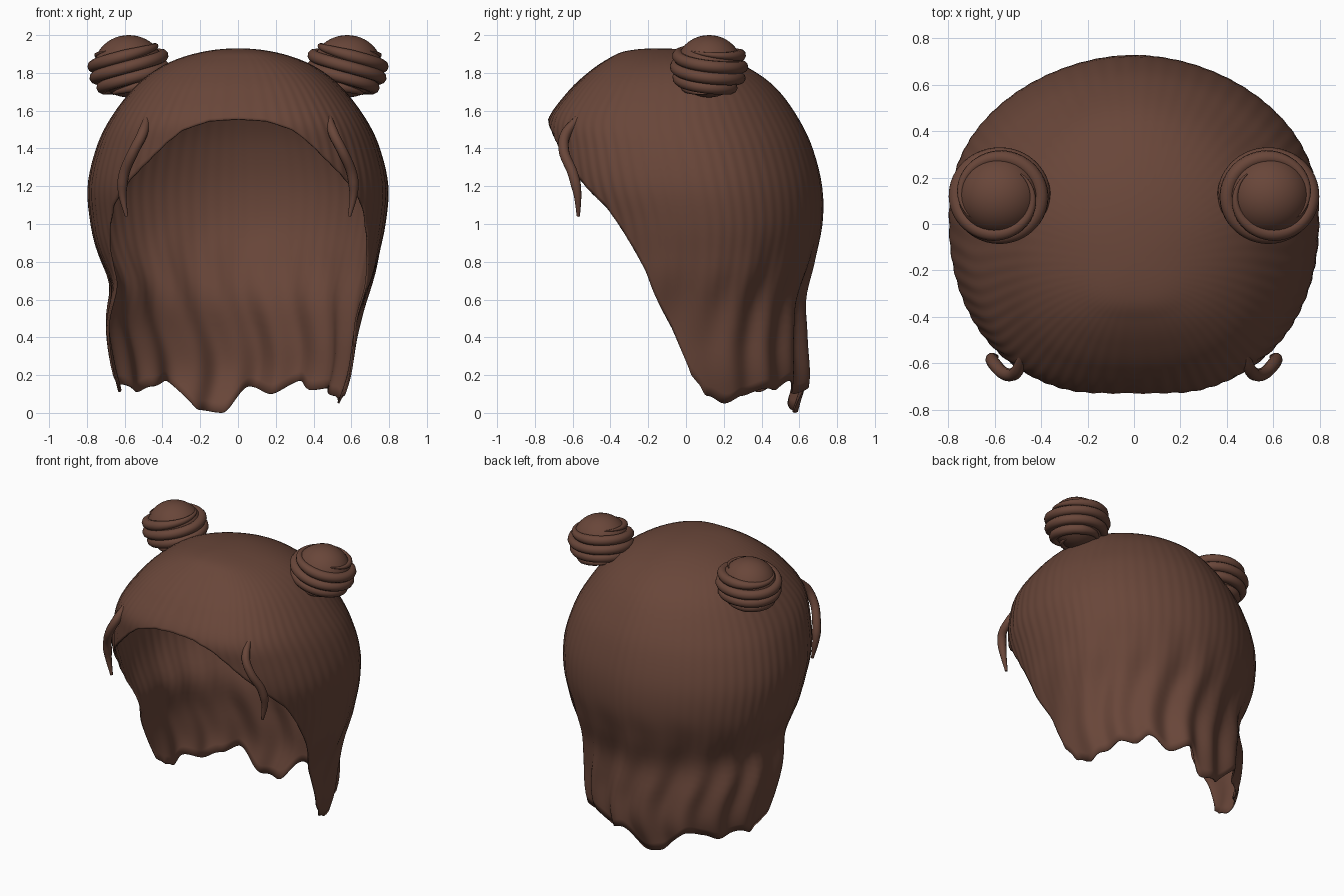
import bpy, bmesh, math
from mathutils import Vector, Matrix

if "Cube" in bpy.data.objects:
    bpy.data.objects.remove(bpy.data.objects["Cube"])

brown = bpy.data.materials.new("brown hair")
brown.diffuse_color = (0.14, 0.061, 0.041, 1)
brown.use_nodes = True
brown.node_tree.nodes["Principled BSDF"].inputs["Base Color"].default_value = brown.diffuse_color


def catmull(p, t):
    """Smooth value along a list of tuples, t in index units (p is padded both ends)."""
    i = min(int(t), len(p) - 4)
    f = t - i
    return [0.5 * (2 * b + (c - a) * f + (2 * a - 5 * b + 4 * c - d) * f * f
                   + (3 * b - a - 3 * c + d) * f ** 3)
            for a, b, c, d in zip(*p[i:i + 4])]


def make(name, bm):
    me = bpy.data.meshes.new(name)
    bm.to_mesh(me)
    bm.free()
    me.materials.append(brown)
    for f in me.polygons:
        f.use_smooth = True
    ob = bpy.data.objects.new(name, me)
    bpy.context.collection.objects.link(ob)
    return ob


def tube(name, pts, radii, side):
    """Tapered round tube through points, mirrored in x when side is -1."""
    cu = bpy.data.curves.new(name, 'CURVE')
    cu.dimensions = '3D'
    cu.bevel_depth = 1
    cu.bevel_resolution = 3
    cu.use_fill_caps = True
    sp = cu.splines.new('POLY')
    sp.points.add(len(pts) - 1)
    for q, p, r in zip(sp.points, pts, radii):
        q.co = (p[0] * side, p[1], p[2], 1)
        q.radius = r
    sp.use_smooth = True
    cu.materials.append(brown)
    ob = bpy.data.objects.new(name, cu)
    bpy.context.collection.objects.link(ob)


# Hair shell: level, half width, front y, back y
prof = [(1.93, 0, -.15, -.15), (1.915, .17, -.32, .06), (1.87, .33, -.42, .23),
        (1.80, .46, -.52, .375), (1.70, .57, -.625, .495), (1.55, .68, -.73, .60),
        (1.40, .75, -.73, .67), (1.2, .795, -.70, .72), (1.0, .78, -.63, .722),
        (.8, .74, -.58, .675), (.6, .71, -.55, .62), (.4, .695, -.52, .63),
        (.2, .66, -.50, .64), (0, .6, -.50, .60)]
prof = [(1.915, -.17, .06, -.32)] + prof + [(-.2, .55, -.5, .57)]
# Lower edge: angle from the front, height
edge = [(0, 1.555), (8, 1.545), (18.5, 1.495), (25.5, 1.42), (32, 1.34), (42, 1.23),
        (53.5, 1.09), (69, .75), (80, .45), (87, .2), (94, .09), (104, .05), (114, .09),
        (128, .13), (137, .12), (146, .17), (161, .10), (174, .14), (189, .0), (200, .015),
        (215, .17), (226, .14), (236, .11), (250, .15), (260, .11), (267, .14), (273, .2),
        (280, .45), (291, .75), (306.5, 1.09), (318, 1.23), (328, 1.34), (334.5, 1.42),
        (341.5, 1.495), (352, 1.545), (360, 1.555)]


def edge_height(deg):
    for (a, za), (b, zb) in zip(edge, edge[1:]):
        if deg <= b:
            f = (deg - a) / (b - a)
            if 90 < deg < 270:
                f = f * f * (3 - 2 * f)
            return za + (zb - za) * f


def edge_param(z):
    lo, hi = 0.0, 13.0
    for _ in range(25):
        m = (lo + hi) / 2
        if catmull(prof, m)[0] > z:
            lo = m
        else:
            hi = m
    return lo


def spow(v, e):
    return math.copysign(abs(v) ** e, v)


def smooth(v):
    v = min(max(v, 0), 1)
    return v * v * (3 - 2 * v)


N, ROWS = 360, 50
bm = bmesh.new()
grid = []
for i in range(N):
    th = math.tau * i / N
    end = edge_param(edge_height(360 * i / N))
    back = (1 - math.cos(th)) / 2
    ex = .76 + .27 * back            # boxier front, rounder back
    col = []
    for r in range(ROWS + 1):
        z, a, yf, yb = catmull(prof, end * r / ROWS)
        k = smooth((1.05 - z) / .7)
        fold = k * .034 * back ** 1.4 * (
            math.sin(17 * th + 1.8 * math.sin(6 * z)) + .5 * math.sin(9 * th - 4 * z))
        ridge = .004 * math.sin(66 * th) * (1 - k) * a * (1 - .6 * back)
        s = 1 + fold + ridge
        # the two sides fall differently: one tapers, the other dips and flares
        if th < math.pi:
            sx = s * (1 - .10 * smooth((.8 - z) / .45))
        else:
            sx = s * (1 - .06 * math.exp(-((z - .68) / .13) ** 2))
        yc, b = (yf + yb) / 2, (yb - yf) / 2
        col.append(bm.verts.new((a * sx * spow(math.sin(th), ex),
                                 yc - b * s * spow(math.cos(th), ex), z)))
    grid.append(col)
for i in range(N):
    c, d = grid[i], grid[(i + 1) % N]
    for r in range(ROWS):
        bm.faces.new((c[r], c[r + 1], d[r + 1], d[r]))
bmesh.ops.remove_doubles(bm, verts=bm.verts, dist=1e-5)
shell = make("hair_shell", bm)
mod = shell.modifiers.new("thickness", 'SOLIDIFY')
mod.thickness = .01
mod.offset = -1

tilt = Matrix.Rotation(math.radians(9), 3, 'Y')
for side, tag in ((1, "left"), (-1, "right")):
    # Bun core
    c = Vector((.578, .122, 1.835))
    bm = bmesh.new()
    bmesh.ops.create_uvsphere(bm, u_segments=40, v_segments=24, radius=1)
    for v in bm.verts:
        v.co = Vector((v.co.x * .182, v.co.y * .175, v.co.z * .165)) + c
        v.co.x *= side
    if side < 0:
        bmesh.ops.reverse_faces(bm, faces=bm.faces)
    make("bun_core_" + tag, bm)
    # Two tilted coils wound round the bun
    for n in range(2):
        pts, rad = [], []
        for j in range(121):
            t = j / 120
            lat = math.radians(38 - 94 * t)
            ang = n * math.pi + 2.1 * math.tau * t + 2.4
            pts.append(c + tilt @ Vector((.187 * math.cos(lat) * math.cos(ang),
                                          .175 * math.cos(lat) * math.sin(ang),
                                          .160 * math.sin(lat))))
            rad.append(.033 * min(1, .1 + 5 * t, .1 + 6 * (1 - t)))
        tube(f"bun_coil_{tag}_{n + 1}", pts, rad, side)
    # Loose strand at the temple
    path = [(.46, -.46, 1.66), (.475, -.54, 1.59), (.505, -.635, 1.48), (.555, -.645, 1.38),
            (.602, -.60, 1.27), (.612, -.575, 1.16), (.59, -.57, 1.04), (.57, -.57, .95)]
    pts = [catmull(path, 5 * j / 40) for j in range(41)]
    rad = [.028 * min(1, .45 + 3 * j / 40, .3 + 2.4 * (1 - j / 40)) for j in range(41)]
    tube("loose_strand_" + tag, pts, rad, side)
